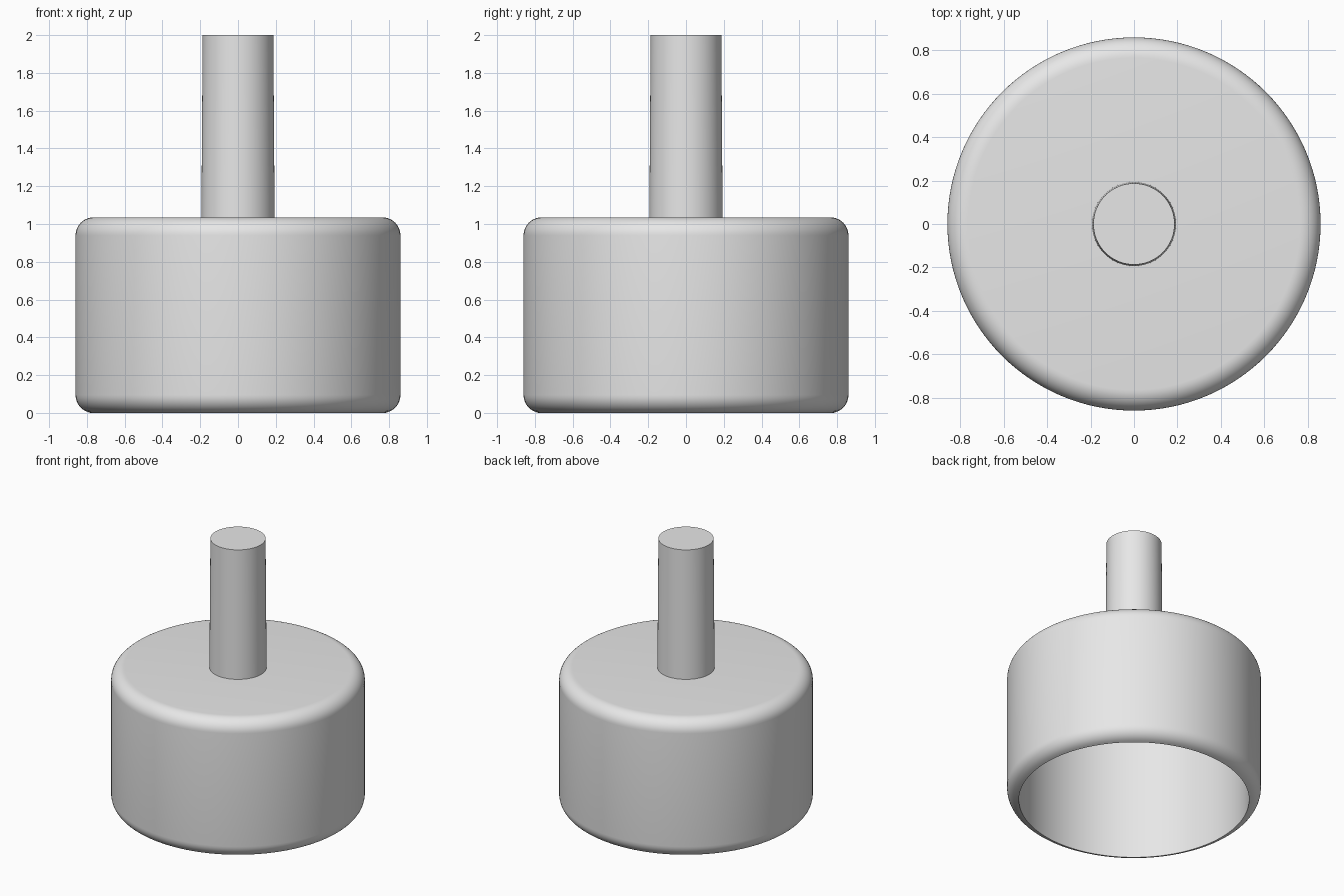
import bpy, bmesh
from math import sin, cos, pi, radians
from mathutils import Vector

cube = bpy.data.objects.get("Cube")
if cube:
    bpy.data.objects.remove(cube, do_unlink=True)

GREY = (0.8, 0.8, 0.8, 1.0)
SEGMENTS = 128
mat = bpy.data.materials.new("light_grey")
mat.use_nodes = True
mat.diffuse_color = GREY
mat.node_tree.nodes["Principled BSDF"].inputs["Base Color"].default_value = GREY


def arc(r, z, radius, start, end, steps=10):
    """Rounded corner of a profile, as (radius, height) points."""
    angles = [radians(start + (end - start) * i / steps) for i in range(steps + 1)]
    return [(r + radius * cos(a), z + radius * sin(a)) for a in angles]


def lathe(name, profile):
    """Spin a (radius, height) profile around the z axis."""
    bm = bmesh.new()
    verts = [bm.verts.new((r, 0, z)) for r, z in profile]
    edges = [bm.edges.new(pair) for pair in zip(verts, verts[1:])]
    bmesh.ops.spin(bm, geom=verts + edges, cent=Vector(), axis=Vector((0, 0, 1)),
                   angle=2 * pi, steps=SEGMENTS)
    bmesh.ops.remove_doubles(bm, verts=bm.verts, dist=0.0001)
    bmesh.ops.recalc_face_normals(bm, faces=bm.faces)
    mesh = bpy.data.meshes.new(name)
    bm.to_mesh(mesh)
    bm.free()
    mesh.materials.append(mat)
    obj = bpy.data.objects.new(name, mesh)
    bpy.context.collection.objects.link(obj)
    bpy.ops.object.select_all(action='DESELECT')
    obj.select_set(True)
    bpy.context.view_layer.objects.active = obj
    bpy.ops.object.shade_smooth_by_angle(angle=radians(30))
    return obj


# Hollow cup, open underneath, with rounded outer rims
RADIUS, TOP, FILLET, WALL = 0.86, 1.035, 0.095, 0.08
inner = RADIUS - WALL
lower_rim = [p for p in arc(RADIUS - FILLET, FILLET, FILLET, -90, 0) if p[0] > inner]
cup = ([(0, TOP - WALL), (inner, TOP - WALL), (inner, 0)] + lower_rim
       + arc(RADIUS - FILLET, TOP - FILLET, FILLET, 0, 90) + [(0, TOP)])
lathe("cup_body", cup)

# Slightly tapered solid stem, sunk a little into the cup
lathe("stem", [(0, TOP - 0.02), (0.194, TOP - 0.02), (0.187, 2), (0, 2)])
